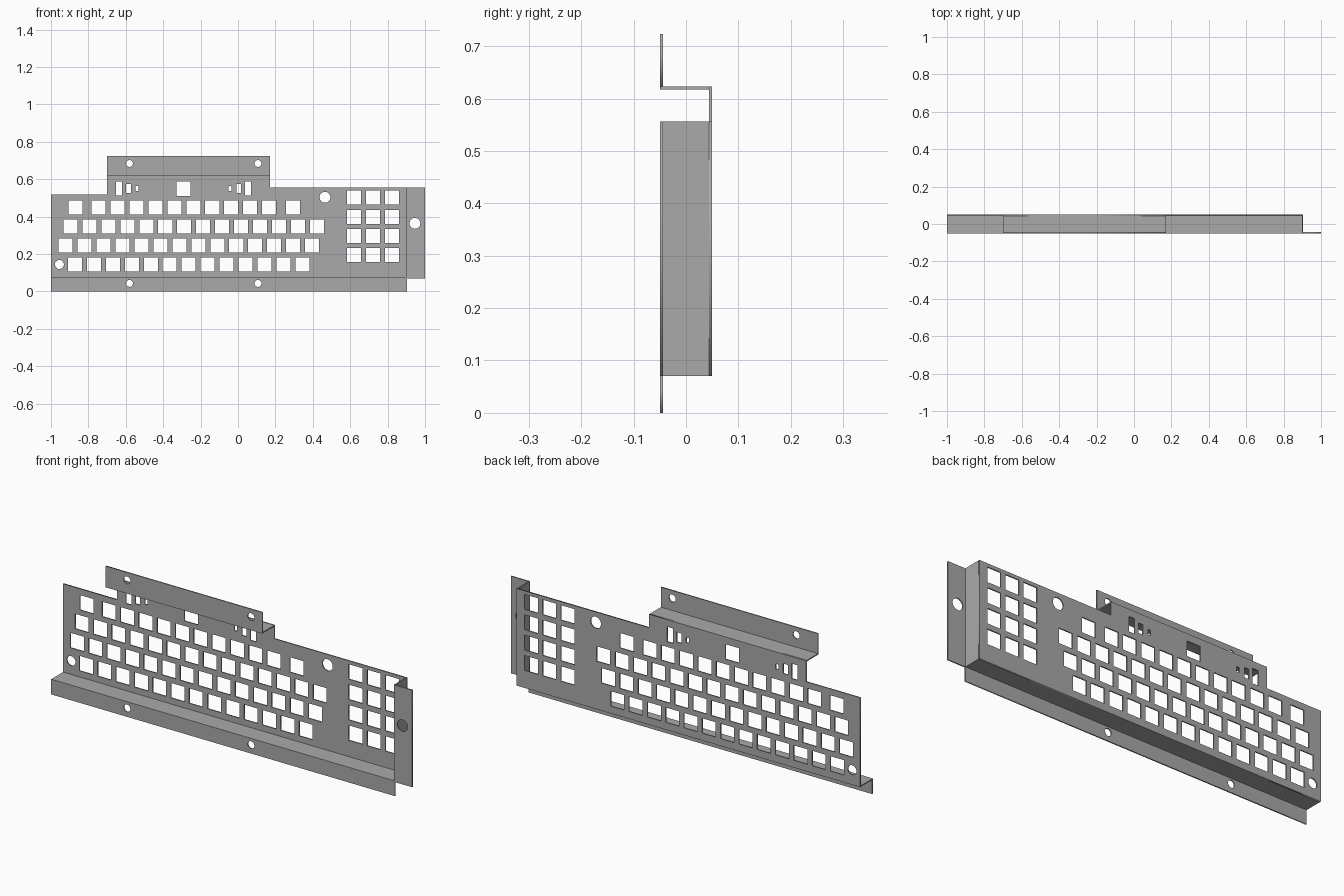
import bpy, bmesh, math
from mathutils import Matrix

cube = bpy.data.objects.get("Cube")
if cube:
    bpy.data.objects.remove(cube, do_unlink=True)

THICK = 0.006        # sheet thickness
DEPTH = 0.05         # half of the folded depth
KEY = 0.075          # key opening size
PITCH = 0.1014       # key spacing

steel = bpy.data.materials.new("grey_steel")
steel.use_nodes = True
GREY = (0.40, 0.40, 0.40, 1)
steel.diffuse_color = GREY
steel.node_tree.nodes["Principled BSDF"].inputs["Base Color"].default_value = GREY


def rect(cx, cz, w, h):
    return [(cx + sx * w / 2, cz + sz * h / 2)
            for sx, sz in ((-1, -1), (1, -1), (1, 1), (-1, 1))]


def circle(cx, cz, r, n=32):
    return [(cx + r * math.cos(2 * math.pi * i / n),
             cz + r * math.sin(2 * math.pi * i / n)) for i in range(n)]


def finish(name, bm):
    bmesh.ops.remove_doubles(bm, verts=bm.verts, dist=1e-5)
    bmesh.ops.recalc_face_normals(bm, faces=bm.faces)
    mesh = bpy.data.meshes.new(name)
    bm.to_mesh(mesh)
    bm.free()
    mesh.materials.clear()
    mesh.materials.append(steel)
    obj = bpy.data.objects.new(name, mesh)
    bpy.context.collection.objects.link(obj)
    return obj


def sheet(name, outline, holes, y):
    """Upright sheet centred on depth y, cut from a filled flat curve."""
    curve = bpy.data.curves.new(name + "_profile", "CURVE")
    curve.dimensions = "2D"
    curve.fill_mode = "BOTH"
    curve.extrude = THICK / 2
    for loop in [outline] + holes:
        spline = curve.splines.new("POLY")
        spline.points.add(len(loop) - 1)
        for point, (x, z) in zip(spline.points, loop):
            point.co = (x, z, 0, 1)
        spline.use_cyclic_u = True
    helper = bpy.data.objects.new(name + "_profile", curve)
    bpy.context.collection.objects.link(helper)
    graph = bpy.context.evaluated_depsgraph_get()
    cut = bpy.data.meshes.new_from_object(helper.evaluated_get(graph))
    bm = bmesh.new()
    bm.from_mesh(cut)
    bm.transform(Matrix.Translation((0, y, 0)) @ Matrix.Rotation(math.pi / 2, 4, "X"))
    bpy.data.objects.remove(helper)
    bpy.data.curves.remove(curve)
    bpy.data.meshes.remove(cut)
    return finish(name, bm)


def box(name, x0, x1, y0, y1, z0, z1):
    bm = bmesh.new()
    bmesh.ops.create_cube(bm, size=1)
    bm.transform(Matrix.Translation(((x0 + x1) / 2, (y0 + y1) / 2, (z0 + z1) / 2))
                 @ Matrix.Diagonal((x1 - x0, y1 - y0, z1 - z0, 1)))
    return finish(name, bm)


# Shared fold positions
LOW, SIDE_TOP, SHELF_TOP, TOP = 0.07, 0.556, 0.623, 0.723
TAB_L, TAB_R, RIGHT = -0.70, 0.17, 0.904
INNER = DEPTH - THICK
MID = DEPTH - THICK / 2

# Key openings: first x, row z, number of keys
holes = []
for start, z, count in ((-0.869, 0.449, 1), (-0.746, 0.449, 10), (0.294, 0.449, 1),
                        (-0.896, 0.348, 14), (-0.922, 0.246, 14), (-0.872, 0.144, 13)):
    holes += [rect(start + i * PITCH, z, KEY, KEY) for i in range(count)]

# Number pad
holes += [rect(0.62 + c * PITCH, 0.195 + r * 0.102, KEY, KEY)
          for c in range(3) for r in range(4)]

# Slots along the upper edge, mirrored about the centre opening
SLOT_MID = -0.291
holes.append(rect(SLOT_MID, 0.549, KEY, KEY))
for side in (-1, 1):
    for offset, w, h in ((0.345, 0.032, KEY), (0.248, 0.016, 0.026), (0.295, 0.026, 0.05)):
        holes.append(rect(SLOT_MID + side * offset, 0.55, w, h))

# Mounting holes in the panel
holes += [circle(0.465, 0.503, 0.029), circle(-0.955, 0.144, 0.024)]

panel = [(-1, LOW), (RIGHT, LOW), (RIGHT, SIDE_TOP), (TAB_R, SIDE_TOP),
         (TAB_R, SHELF_TOP), (TAB_L, SHELF_TOP), (TAB_L, 0.518), (-1, 0.518)]
sheet("key_panel", panel, holes, MID)


# Front flanges with screw holes
def span(x0, x1, z0, z1):
    return rect((x0 + x1) / 2, (z0 + z1) / 2, x1 - x0, z1 - z0)


def screws(z):
    return [circle(x, z, 0.0185) for x in (-0.58, 0.107)]


sheet("bottom_flange", span(-1, RIGHT, 0, LOW), screws(0.043), -MID)
sheet("top_flange", span(TAB_L, TAB_R, SHELF_TOP, TOP), screws(0.684), -MID)
sheet("left_side_flange", span(RIGHT - THICK, 1, LOW, SIDE_TOP),
      [circle(0.946, 0.364, 0.029)], -MID)

# Folds joining the panel to the flanges
box("bottom_shelf", -1, RIGHT - THICK, -DEPTH, INNER, LOW, LOW + THICK)
box("top_shelf", TAB_L, TAB_R, -DEPTH, INNER, SHELF_TOP - THICK, SHELF_TOP)
box("left_side_wall", RIGHT - THICK, RIGHT, -INNER, INNER, LOW, SIDE_TOP)
